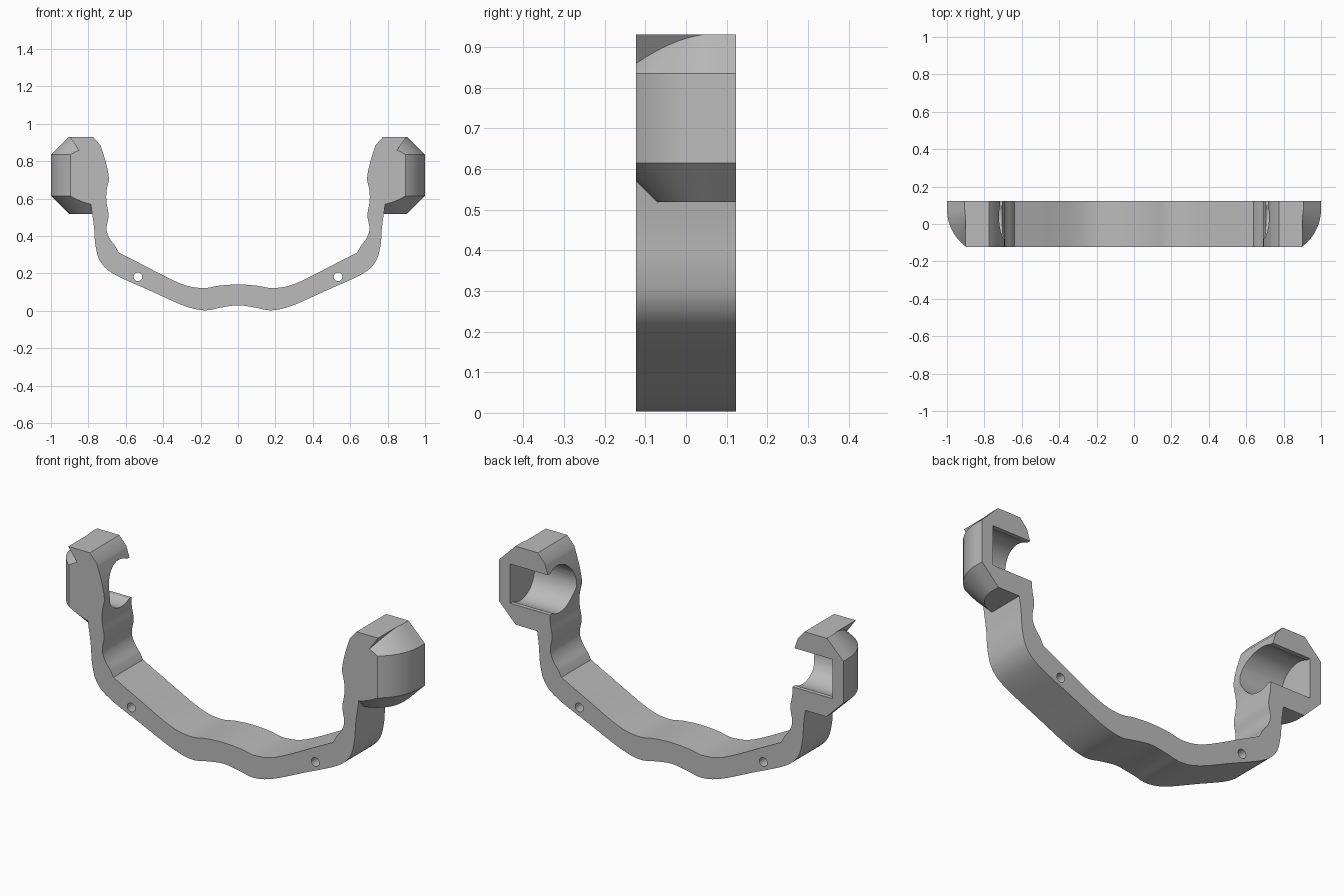
import bpy, bmesh, math
from mathutils import Vector

if "Cube" in bpy.data.objects:
    bpy.data.objects.remove(bpy.data.objects["Cube"])

DEPTH = 0.1225            # half depth of the bracket
AXIS_X, AXIS_Y = 0.75, 0.08   # vertical axis of the rounded heads
BORE_Z = 0.725

grey = bpy.data.materials.new("plain grey")
grey.use_nodes = True
grey.diffuse_color = (0.5, 0.5, 0.5, 1)
grey.node_tree.nodes["Principled BSDF"].inputs["Base Color"].default_value = (0.5, 0.5, 0.5, 1)


def finish(bm, name):
    bmesh.ops.recalc_face_normals(bm, faces=bm.faces)
    mesh = bpy.data.meshes.new(name)
    bm.to_mesh(mesh)
    bm.free()
    mesh.materials.append(grey)
    ob = bpy.data.objects.new(name, mesh)
    bpy.context.collection.objects.link(ob)
    return ob


def smooth_path(points, steps=5):
    """Catmull-Rom curve through the points."""
    p = [Vector(q) for q in points]
    p = [2 * p[0] - p[1]] + p + [2 * p[-1] - p[-2]]
    out = []
    for a, b, c, d in zip(p, p[1:], p[2:], p[3:]):
        for i in range(steps):
            t = i / steps
            out.append(0.5 * (2 * b + (c - a) * t + (2 * a - 5 * b + 4 * c - d) * t * t
                              + (3 * b - a - 3 * c + d) * t ** 3))
    return out + [p[-2]]


def mirrored(points):
    return [(-x, z) for x, z in reversed(points) if x > 0] + list(points)


def extrude_y(points, name, y0, y1):
    bm = bmesh.new()
    face = bm.faces.new([bm.verts.new((x, y0, z)) for x, z in points])
    new = bmesh.ops.extrude_face_region(bm, geom=[face])["geom"]
    bmesh.ops.translate(bm, vec=(0, y1 - y0, 0),
                        verts=[v for v in new if isinstance(v, bmesh.types.BMVert)])
    return finish(bm, name)


def cylinder(name, radius, length, axis, location, sides):
    bm = bmesh.new()
    bmesh.ops.create_cone(bm, cap_ends=True, segments=sides, radius1=radius,
                          radius2=radius, depth=length)
    turn = Vector((0, 0, 1)).rotation_difference(Vector(axis)).to_matrix()
    bmesh.ops.rotate(bm, verts=bm.verts, matrix=turn)
    bmesh.ops.translate(bm, verts=bm.verts, vec=location)
    return finish(bm, name)


def combine(target, tool, operation):
    mod = target.modifiers.new(operation, "BOOLEAN")
    mod.operation, mod.solver, mod.object = operation, "EXACT", tool
    bpy.context.view_layer.objects.active = target
    bpy.ops.object.modifier_apply(modifier=mod.name)
    bpy.data.objects.remove(tool)


def head(side):
    """Rounded head: chamfered lathe shape, straight behind its axis."""
    bm = bmesh.new()
    for z, r in ((0.518, 0.153), (0.615, 0.25), (0.835, 0.25), (0.93, 0.155)):
        ring = [(AXIS_X + r, DEPTH), (0.7, DEPTH), (0.7, AXIS_Y - r)]
        for i in range(33):
            a = math.pi / 2 * i / 32
            ring.append((AXIS_X + r * math.cos(a), AXIS_Y - r * math.sin(a)))
        for x, y in ring:
            bm.verts.new((side * x, y, z))
    bmesh.ops.convex_hull(bm, input=bm.verts)
    # trim to the front plane and to the arm
    for co, no in (((0, -DEPTH, 0), (0, -1, 0)), ((side * 0.78, 0, 0), (-side, 0, 0))):
        geom = bm.verts[:] + bm.edges[:] + bm.faces[:]
        bmesh.ops.bisect_plane(bm, geom=geom, plane_co=co, plane_no=no, clear_outer=True)
        rim = [e for e in bm.edges if e.is_boundary]
        bmesh.ops.holes_fill(bm, edges=rim)
    bmesh.ops.dissolve_limit(bm, angle_limit=0.01, verts=bm.verts, edges=bm.edges)
    return finish(bm, "head")


# Wavy band with upright arms
outer = mirrored([(0, 0.03), (0.09, 0.018), (0.18, 0.003), (0.29, 0.028), (0.47, 0.108),
                  (0.66, 0.195), (0.735, 0.262), (0.762, 0.35), (0.77, 0.45), (0.788, 0.575)])
inner_low = mirrored([(0, 0.141), (0.1, 0.135), (0.19, 0.122), (0.31, 0.147),
                      (0.52, 0.252), (0.638, 0.312)])
inner_side = [(0.655, 0.345), (0.688, 0.39), (0.703, 0.44), (0.692, 0.51),
              (0.703, 0.58), (0.703, 0.64), (0.69, 0.7)]
inner_top = [(0.692, 0.73), (0.708, 0.8), (0.735, 0.885)]
tip = [(0.775, 0.93), (0.9, 0.93), (0.85, 0.86), (0.79, 0.62)]

right_side = smooth_path(inner_side) + smooth_path(inner_top) + tip
left_side = [(-x, z) for x, z in right_side]
profile = smooth_path(outer) + right_side[::-1] + smooth_path(inner_low)[::-1] + left_side
bracket = extrude_y(profile, "bracket", -DEPTH, DEPTH)

for side in (-1, 1):
    combine(bracket, head(side), "UNION")
    # Blind channel, open to the back and inwards
    bore = cylinder("bore_cutter", 0.12, 0.336, (1, 0, 0), (side * 0.768, 0.04, BORE_Z), 48)
    combine(bracket, bore, "DIFFERENCE")
    corners = [(side * x, BORE_Z + dz) for x, dz in
               ((0.6, -0.103), (0.936, -0.103), (0.936, 0.103), (0.6, 0.103))]
    combine(bracket, extrude_y(corners, "slot_cutter", 0.06, 0.2), "DIFFERENCE")
    # Small through hole in the band
    pin = cylinder("hole_cutter", 0.023, 1, (0, 1, 0), (side * 0.535, 0, 0.182), 24)
    combine(bracket, pin, "DIFFERENCE")

bpy.ops.object.select_all(action="DESELECT")
bracket.select_set(True)
bpy.context.view_layer.objects.active = bracket
bpy.ops.object.shade_smooth_by_angle(angle=math.radians(25))
